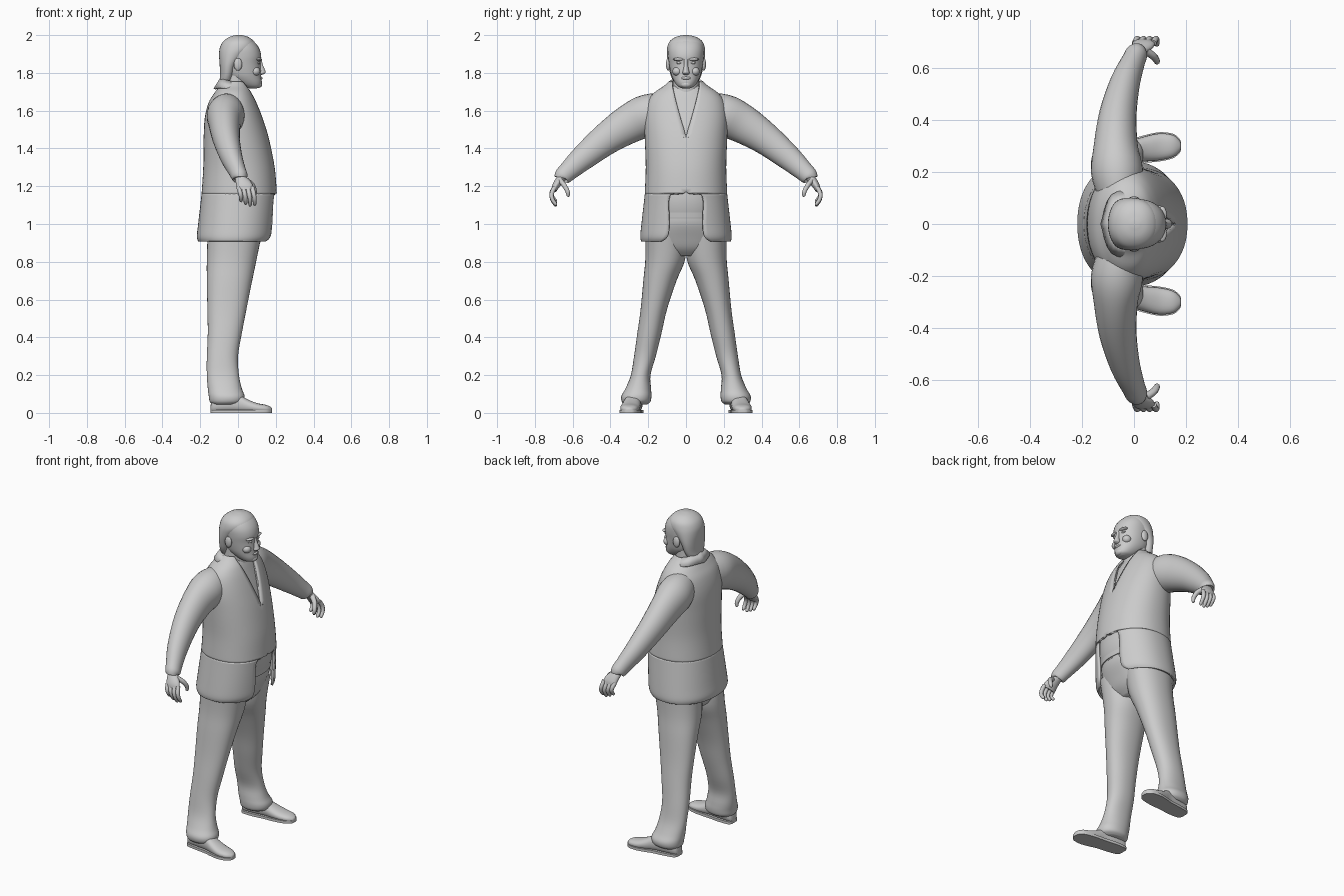
import bpy, bmesh, math
from mathutils import Vector

grey = bpy.data.materials.new("plain_grey")
grey.diffuse_color = (0.6, 0.6, 0.6, 1)
X, Y, Z = Vector((1, 0, 0)), Vector((0, 1, 0)), Vector((0, 0, 1))


def smooth_rows(rows, k=4):
    """Catmull-Rom interpolation between rows of numbers."""
    out = []
    for i in range(len(rows) - 1):
        a, b, c, d = rows[max(i - 1, 0)], rows[i], rows[i + 1], rows[min(i + 2, len(rows) - 1)]
        for j in range(k):
            t = j / k
            out.append([0.5 * (2 * q + (r - p) * t + (2 * p - 5 * q + 4 * r - s) * t * t
                               + (3 * q - p - 3 * r + s) * t ** 3)
                        for p, q, r, s in zip(a, b, c, d)])
    return out + [list(rows[-1])]


def power(v, e):
    return math.copysign(abs(v) ** e, v)


def make(name, rings, closed=True, mirror=False, merge=False, thick=0, angle=50):
    """Skin rings of points into a mesh object."""
    bm = bmesh.new()
    vs = [[bm.verts.new(p) for p in ring] for ring in rings]
    n = len(vs[0])
    for a, b in zip(vs, vs[1:]):
        for i in range(n if closed else n - 1):
            j = (i + 1) % n
            bm.faces.new((a[i], a[j], b[j], b[i]))
    if closed:
        bm.faces.new(vs[0])
        bm.faces.new(vs[-1])
    bmesh.ops.recalc_face_normals(bm, faces=bm.faces[:])
    me = bpy.data.meshes.new(name)
    bm.to_mesh(me)
    bm.free()
    me.materials.append(grey)
    ob = bpy.data.objects.new(name, me)
    bpy.context.collection.objects.link(ob)
    bpy.ops.object.select_all(action='DESELECT')
    ob.select_set(True)
    bpy.context.view_layer.objects.active = ob
    bpy.ops.object.shade_smooth_by_angle(angle=math.radians(angle))
    if mirror:
        m = ob.modifiers.new("mirror", 'MIRROR')
        m.use_axis = (False, True, False)
        m.use_mirror_merge = merge
    if thick:
        s = ob.modifiers.new("thickness", 'SOLIDIFY')
        s.thickness = thick
        s.offset = 0
    return ob


def ellipse(c, u, v, n=28, e=2.0):
    angs = [2 * math.pi * i / n for i in range(n)]
    return [c + u * power(math.cos(a), 2 / e) + v * power(math.sin(a), 2 / e) for a in angs]


def stack(name, rows, e=2.0, **kw):
    """Horizontal rings: z, x min, x max, y min, y max."""
    make(name, [ellipse(Vector(((x0 + x1) / 2, (y0 + y1) / 2, z)), X * (x1 - x0) / 2,
                        Y * (y1 - y0) / 2, 36, e) for z, x0, x1, y0, y1 in smooth_rows(rows)], **kw)


def centred(rows):
    return [(z, a, b, -y, y) for z, a, b, y in rows]


def tube(name, rows, n=20, mirror=True):
    """Tube along a path: x, y, z, radius along x, other radius."""
    rows = smooth_rows(rows)
    pts = [Vector(r[:3]) for r in rows]
    rings = []
    for i, r in enumerate(rows):
        t = (pts[min(i + 1, len(pts) - 1)] - pts[max(i - 1, 0)]).normalized()
        u = (X - t * X.dot(t)).normalized()
        rings.append(ellipse(pts[i], u * r[3], t.cross(u) * r[4], n))
    make(name, rings, mirror=mirror)


def blob(name, c, r, mirror=True):
    """Small ellipsoid."""
    rings = []
    for i in range(1, 10):
        a = math.pi * i / 10
        rings.append(ellipse(Vector(c) - Z * r[2] * math.cos(a), X * r[0] * math.sin(a),
                             Y * r[1] * math.sin(a), 16))
    make(name, rings, mirror=mirror)


# Jacket: half rings from the front edge to the back seam (z, back, front, half width, opening)
jacket = [(.91, -.205, .165, .232, .125), (.935, -.212, .18, .236, .097), (1.0, -.205, .187, .23, .088),
          (1.15, -.188, .198, .213, .085), (1.17, -.186, .199, .212, 0), (1.3, -.178, .188, .207, 0),
          (1.45, -.176, .158, .212, 0), (1.56, -.17, .125, .215, .028), (1.64, -.15, .095, .2, .05),
          (1.69, -.12, .072, .165, .062), (1.725, -.095, .055, .115, .07), (1.75, -.085, .045, .088, .07)]
rings = []
for z, x0, x1, w, gap in smooth_rows(jacket, 5):
    e = 2.2
    a0 = math.asin((max(gap, 0) / w) ** (e / 2))
    ring = []
    for i in range(29):
        a = a0 + (math.pi - a0) * i / 28
        ring.append(Vector(((x0 + x1) / 2 + (x1 - x0) / 2 * power(math.cos(a), 2 / e),
                            w * abs(math.sin(a)) ** (2 / e) if i < 28 else 0, z)))
    rings.append(ring)
make("jacket", rings, closed=False, mirror=True, merge=True, thick=.012)

# Shirt under the jacket
stack("shirt", centred([(1.03, -.17, .165, .19), (1.09, -.17, .18, .195), (1.16, -.17, .184, .195),
                        (1.3, -.16, .172, .19), (1.45, -.16, .145, .19), (1.56, -.15, .11, .19),
                        (1.64, -.13, .08, .17), (1.69, -.1, .06, .13), (1.73, -.075, .04, .08)]), 2.2)

# Folded collar running down into the lapels
inner = [(-.092, 0, 1.768), (-.07, .07, 1.762), (0, .088, 1.74), (.05, .073, 1.7),
         (.092, .045, 1.62), (.152, .003, 1.47)]
outer = [(-.125, 0, 1.715), (-.085, .11, 1.72), (.01, .128, 1.7), (.06, .115, 1.65),
         (.1, .085, 1.59), (.158, .012, 1.455)]
make("collar", [[Vector(p) for p in smooth_rows(inner)], [Vector(p) for p in smooth_rows(outer)]],
     closed=False, mirror=True, merge=True, thick=.01)

# Sleeves
tube("sleeve", [(-.055, .1, 1.59, .08, .1), (-.065, .2, 1.575, .1, .112), (-.07, .3, 1.53, .085, .103),
                (-.062, .42, 1.452, .072, .085), (-.035, .54, 1.355, .058, .068),
                (-.005, .62, 1.283, .046, .053), (.01, .655, 1.25, .042, .046),
                (.012, .66, 1.243, .032, .034)], 28)

# Hands
tube("palm", [(.008, .645, 1.258, .026, .024), (.02, .67, 1.23, .034, .022),
              (.035, .69, 1.2, .043, .019), (.04, .699, 1.178, .042, .014)])
for i, length in enumerate((.8, .95, 1.05, 1.0)):
    b = .003 + .024 * i
    tube("finger", [(b, .695, 1.195, .012, .012), (b + .008, .711, 1.195 - .035 * length, .012, .012),
                    (b + .013, .707, 1.195 - .065 * length, .011, .011),
                    (b + .013, .69, 1.195 - .09 * length, .009, .009),
                    (b + .012, .685, 1.195 - .095 * length, .003, .003)], 10)
tube("thumb", [(.045, .665, 1.23, .016, .014), (.075, .645, 1.205, .015, .013),
               (.088, .627, 1.172, .012, .012), (.086, .624, 1.15, .009, .009),
               (.085, .625, 1.145, .003, .003)], 10)

# Trousers
stack("trouser_hips", centred([(1.06, -.165, .165, .19), (1.0, -.17, .16, .2), (.93, -.165, .13, .212),
                               (.87, -.155, .1, .19), (.83, -.13, .06, .12)]), 2.2)
stack("waistband", centred([(1.035, -.165, .171, .192), (1.062, -.165, .174, .192)]), 2.2)
stack("trouser_leg", [(.97, -.16, .13, 0, .215), (.82, -.165, .1, .003, .215), (.7, -.165, .075, .05, .226),
                      (.55, -.162, .045, .1, .24), (.42, -.16, .02, .13, .258), (.3, -.165, 0, .16, .275),
                      (.2, -.165, .005, .188, .292), (.13, -.16, .02, .185, .32), (.09, -.155, .035, .183, .342),
                      (.06, -.15, .03, .188, .34), (.045, -.135, .005, .205, .325)], 2.2, mirror=True)

# Shoes: sections along x (x, y centre, half width, height)
shoe = [(-.145, .268, .015, .04), (-.13, .269, .036, .08), (-.06, .275, .044, .1), (0, .282, .044, .098),
        (.05, .29, .049, .072), (.1, .297, .051, .052), (.15, .3, .042, .042), (.175, .3, .022, .03),
        (.181, .3, .008, .022)]
upper, sole = [], []
for x, y, w, h in smooth_rows(shoe):
    ring = ellipse(Vector((x, y, h / 2)), Y * w, Z * h / 2, 24, 2.3)
    upper.append([Vector((p.x, p.y, max(p.z, .01))) for p in ring])
    sole.append([Vector((x, y + s * (w + .005), z)) for s, z in ((-1, 0), (1, 0), (1, .016), (-1, .016))])
make("shoe", upper, mirror=True)
make("shoe_sole", sole, mirror=True, angle=40)

# Neck and head
stack("neck", centred([(1.64, -.085, .06, .08), (1.72, -.078, .055, .07), (1.8, -.075, .06, .068)]))
stack("head", centred([(1.718, .06, .1, .02), (1.728, .025, .12, .042), (1.75, -.02, .126, .06),
                       (1.78, -.06, .123, .075), (1.81, -.08, .122, .083), (1.85, -.088, .12, .09),
                       (1.89, -.092, .123, .095), (1.93, -.09, .112, .095), (1.965, -.072, .086, .082),
                       (1.988, -.04, .052, .05), (1.996, -.01, .015, .012)]), 2.15)
# Swept-back hair, lower at the nape
stack("hair", centred([(1.73, -.092, -.05, .045), (1.755, -.097, -.03, .065), (1.79, -.095, -.018, .082),
                       (1.84, -.097, 0, .094), (1.89, -.1, .045, .1), (1.93, -.097, .088, .1),
                       (1.965, -.08, .085, .088), (1.99, -.046, .055, .055), (2.0, -.01, .02, .012)]), 2.15)
# Facial features
blob("ear", (.0, .094, 1.845), (.022, .012, .034))
blob("brow", (.108, .036, 1.872), (.018, .032, .009))
blob("eye", (.108, .036, 1.853), (.011, .015, .007))
blob("cheek", (.092, .046, 1.808), (.026, .026, .024))
blob("lips", (.116, 0, 1.772), (.014, .026, .009), False)
blob("chin", (.108, 0, 1.738), (.02, .03, .018), False)
stack("nose", centred([(1.79, .11, .128, .012), (1.8, .105, .146, .019), (1.815, .105, .143, .015),
                       (1.845, .105, .131, .01), (1.87, .105, .126, .011)]))
